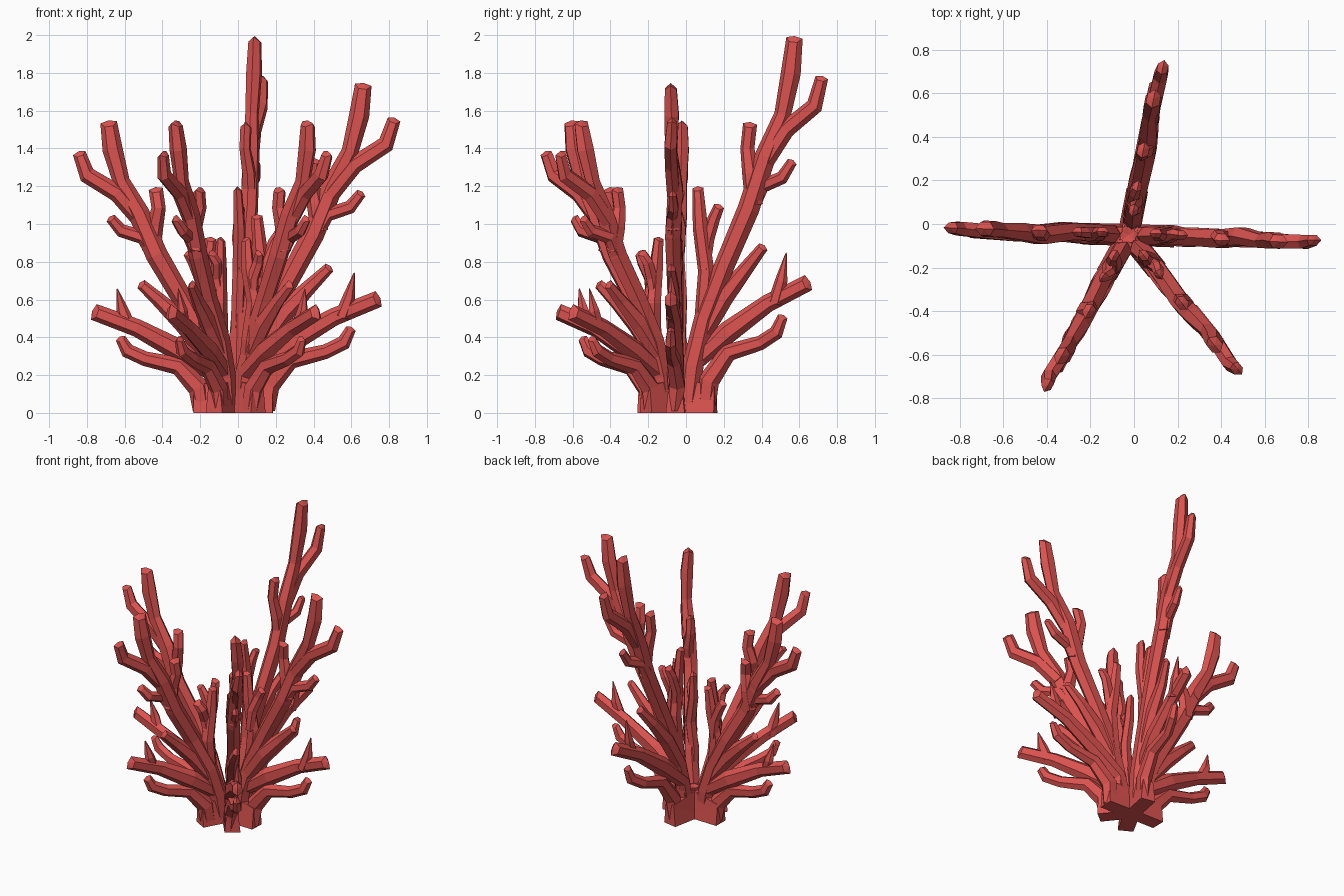
import bpy
import bmesh
import math
import random
from mathutils import Vector, Matrix

random.seed(4)
cube = bpy.data.objects.get("Cube")
if cube:
    bpy.data.objects.remove(cube)

coral = bpy.data.materials.new("coral_red")
coral.use_nodes = True
COLOR = (0.70, 0.085, 0.078, 1)
coral.diffuse_color = COLOR
coral.node_tree.nodes["Principled BSDF"].inputs["Base Color"].default_value = COLOR

# Branches of one fan: points are (distance out, height, half width)
TRUNK = [(.06, .01, .05), (.09, .25, .055), (.15, .5, .052), (.26, .78, .052), (.39, 1.08, .056),
         (.48, 1.36, .054), (.57, 1.58, .043), (.615, 1.8, .051), (.635, 1.985, .042)]
UPPER_FORK = [(.46, 1.3, .045), (.59, 1.5, .045), (.745, 1.625, .043), (.785, 1.775, .033)]
INNER_TWIG = [(.42, 1.1, .045), (.40, 1.27, .043), (.38, 1.4, .036), (.395, 1.53, .036)]
OUTER_TWIG = [(.40, 1.08, .04), (.46, 1.2, .037), (.57, 1.245, .034), (.625, 1.33, .026)]
MIDDLE = [(.07, .15, .04), (.13, .4, .048), (.25, .61, .052), (.37, .76, .038), (.47, .88, .027)]
UPRIGHT = [(.08, .2, .035), (.14, .5, .042), (.16, .75, .042), (.13, .98, .039), (.115, 1.19, .028)]
UPRIGHT_TWIG = [(.15, .76, .03), (.165, .92, .035), (.20, 1.03, .032), (.23, 1.095, .027)]
LOWER = [(.05, .08, .045), (.10, .27, .045), (.28, .43, .056), (.49, .58, .045), (.71, .69, .042)]
LOWER_SPIKE = [(.53, .58, .037), (.565, .70, .032), (.59, .84, .005)]
LOWEST = [(.155, .01, .05), (.175, .17, .055), (.28, .32, .046), (.45, .37, .037),
          (.54, .425, .037), (.575, .51, .026)]
BRANCHES = [TRUNK, UPPER_FORK, INNER_TWIG, OUTER_TWIG, MIDDLE, UPRIGHT,
            UPRIGHT_TWIG, LOWER, LOWER_SPIKE, LOWEST]


def add_branch(bm, pts, reach, height, sides=6):
    """Faceted tube in the fan plane, with a ridged tip."""
    path = [Vector((r * reach, random.uniform(-.012, .012), z * height)) for r, z, w in pts]
    rings = []
    for i, p in enumerate(path):
        t = (path[min(i + 1, len(path) - 1)] - path[max(i - 1, 0)]).normalized()
        if pts[i][1] < .02:
            t = Vector((0, 0, 1))
        side = Vector((0, 1, 0)).cross(t).normalized()
        half = pts[i][2]
        ring = []
        for k in range(sides):
            a = math.tau * k / sides
            across, thick = math.cos(a) * half * 1.05, math.sin(a) * half * .85
            v = p + side * across + Vector((0, thick, 0))
            if i == len(path) - 1:
                v -= t * abs(thick) * .7
            ring.append(bm.verts.new(v))
        rings.append(ring)
    tip = bm.verts.new(path[-1] + t * .01)
    for a, b in zip(rings, rings[1:]):
        for k in range(sides):
            n = (k + 1) % sides
            bm.faces.new((a[k], a[n], b[n], b[k]))
    bm.faces.new(rings[0][::-1])
    last = rings[-1]
    for k in range(sides):
        bm.faces.new((last[k], last[(k + 1) % sides], tip))


def add_foot(bm):
    """Tapered block that ties the branches together at the ground."""
    for v in bmesh.ops.create_cube(bm, size=1)["verts"]:
        outer, top = v.co.x > 0, v.co.z > 0
        v.co = Vector((.21 if outer else -.03,
                       math.copysign(.035 if top else .05, v.co.y),
                       (.14 if outer else .2) if top else 0))


def build_fan(name, azimuth, reach, height):
    bm = bmesh.new()
    for pts in BRANCHES:
        add_branch(bm, pts, reach, height)
    add_foot(bm)
    # Triangulated facets give the chipped low-poly look
    bmesh.ops.triangulate(bm, faces=bm.faces[:])
    bmesh.ops.recalc_face_normals(bm, faces=bm.faces[:])
    bm.transform(Matrix.Translation((-.025, -.05, 0))
                 @ Matrix.Rotation(math.radians(azimuth), 4, 'Z'))
    for v in bm.verts:
        v.co.z = max(v.co.z, 0)
    mesh = bpy.data.meshes.new(name)
    bm.to_mesh(mesh)
    bm.free()
    mesh.materials.append(coral)
    obj = bpy.data.objects.new(name, mesh)
    bpy.context.collection.objects.link(obj)


# Five fans around the centre
build_fan("back_fan", 79, 1.0, 1.0)
build_fan("left_fan", -2, 1.085, .875)
build_fan("right_fan", 178.5, 1.04, .775)
build_fan("front_right_fan", 241, 1.0, .775)
build_fan("front_left_fan", -51, 1.01, .775)
